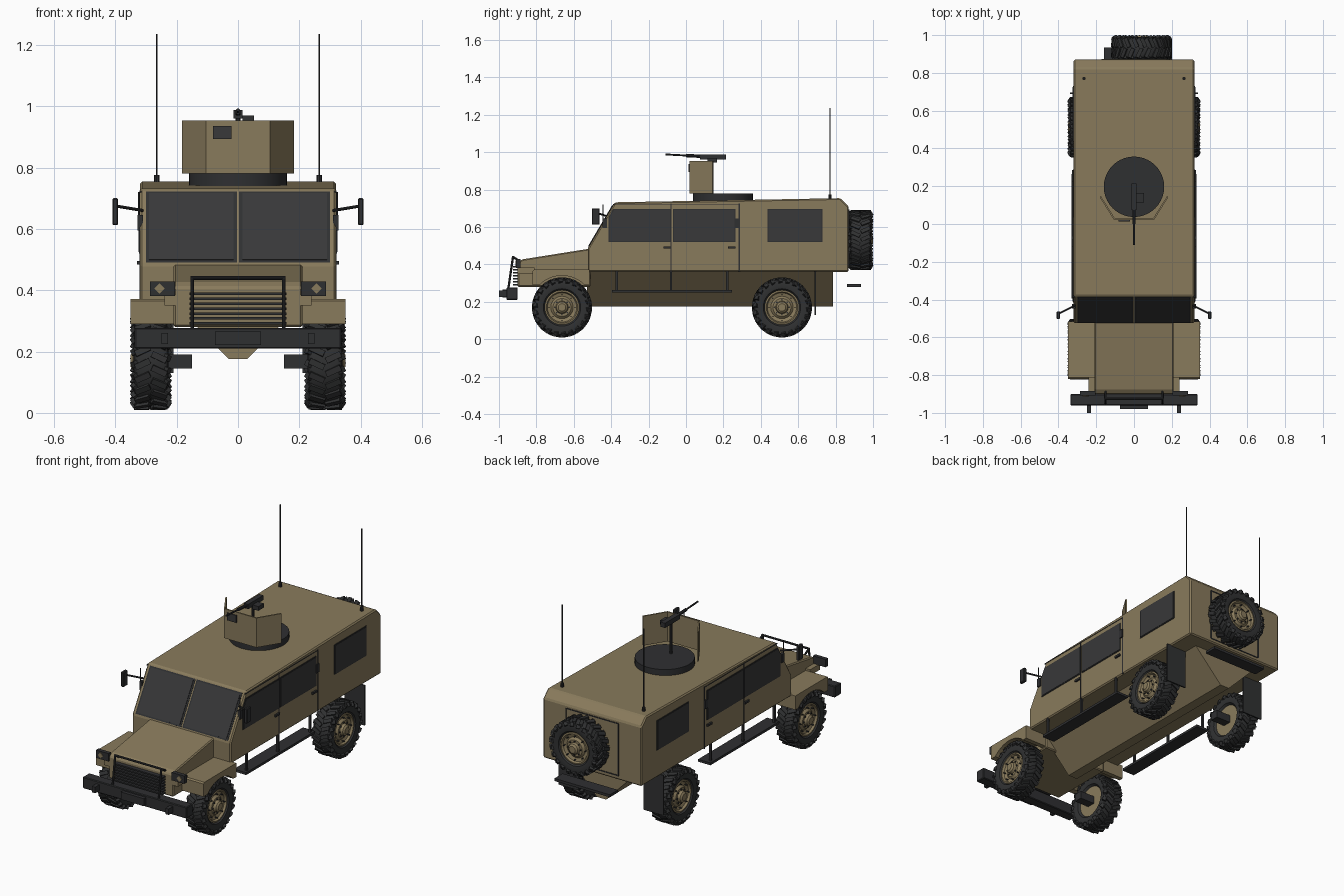
import bpy, bmesh
from math import radians, pi, cos, sin, sqrt
from mathutils import Matrix, Vector

if "Cube" in bpy.data.objects:
    bpy.data.objects.remove(bpy.data.objects["Cube"])


def material(name, rgb, rough=0.8):
    m = bpy.data.materials.new(name)
    m.use_nodes = True
    m.diffuse_color = (*rgb, 1)
    bsdf = m.node_tree.nodes["Principled BSDF"]
    bsdf.inputs["Base Color"].default_value = (*rgb, 1)
    bsdf.inputs["Roughness"].default_value = rough
    return m


TAN = material("desert_tan", (0.25, 0.197, 0.107))
GLASS = material("dark_glass", (0.04, 0.04, 0.041))
RUBBER = material("tyre_rubber", (0.03, 0.031, 0.032))
BLACK = material("black_metal", (0.028, 0.029, 0.031))


def finish(name, bm, mat, bevel=0, smooth=False):
    bmesh.ops.recalc_face_normals(bm, faces=bm.faces)
    me = bpy.data.meshes.new(name)
    bm.to_mesh(me)
    bm.free()
    me.materials.append(mat)
    ob = bpy.data.objects.new(name, me)
    bpy.context.collection.objects.link(ob)
    if bevel:
        mod = ob.modifiers.new("bevel", "BEVEL")
        mod.width, mod.segments, mod.limit_method = bevel, 1, "ANGLE"
    if smooth:
        bpy.ops.object.select_all(action="DESELECT")
        ob.select_set(True)
        bpy.context.view_layer.objects.active = ob
        bpy.ops.object.shade_smooth_by_angle(angle=radians(35))
    return ob


def box(name, x, y, z, mat, bevel=0):
    """Box from (low, high) ranges on each axis."""
    bm = bmesh.new()
    size = [b - a for a, b in (x, y, z)]
    mid = [(a + b) / 2 for a, b in (x, y, z)]
    bmesh.ops.create_cube(bm, size=1, matrix=Matrix.Translation(mid) @ Matrix.Diagonal((*size, 1)))
    return finish(name, bm, mat, bevel)


def prism(name, pts, lo, hi, mat, bevel=0, axis="x"):
    """Extrude a profile: (y, z) along x, (x, z) along y or (x, y) along z."""
    place = {"x": lambda p, d: (d, *p), "y": lambda p, d: (p[0], d, p[1]), "z": lambda p, d: (*p, d)}[axis]
    bm = bmesh.new()
    face = bm.faces.new([bm.verts.new(place(p, lo)) for p in pts])
    ext = bmesh.ops.extrude_face_region(bm, geom=[face])
    move = Vector(place((0, 0), hi - lo))
    bmesh.ops.translate(bm, vec=move, verts=[v for v in ext["geom"] if isinstance(v, bmesh.types.BMVert)])
    return finish(name, bm, mat, bevel)


def rod(name, a, b, r, mat, sides=10):
    a, b = Vector(a), Vector(b)
    turn = (b - a).to_track_quat("Z", "Y").to_matrix().to_4x4()
    bm = bmesh.new()
    bmesh.ops.create_cone(bm, cap_ends=True, segments=sides, radius1=r, radius2=r, depth=(b - a).length,
                          matrix=Matrix.Translation((a + b) / 2) @ turn)
    return finish(name, bm, mat, smooth=True)


def spun(bm, pts):
    """Lathe a profile of (x, radius) around the x axis."""
    vs = [bm.verts.new((x, 0, r)) for x, r in pts]
    es = [bm.edges.new(p) for p in zip(vs, vs[1:])]
    bmesh.ops.spin(bm, geom=vs + es, cent=(0, 0, 0), axis=(1, 0, 0), angle=2 * pi, steps=40)
    bmesh.ops.remove_doubles(bm, verts=bm.verts, dist=1e-5)


# Tyre with chevron lugs, and rim with hub; outer side faces +x
bm = bmesh.new()
spun(bm, [(0.035, 0.088), (0.052, 0.1), (0.057, 0.125), (0.052, 0.145), (0.04, 0.152), (-0.04, 0.152),
          (-0.052, 0.145), (-0.057, 0.125), (-0.052, 0.1), (-0.035, 0.088), (0.035, 0.088)])
LUGS = 22
for i in range(LUGS):
    for s in (-1, 1):
        turn = Matrix.Rotation(2 * pi * (i + 0.25 * s) / LUGS, 4, "X")
        for x, r, length, tilt in ((0.027, 0.151, 0.052, 0), (0.052, 0.142, 0.022, 55)):
            bmesh.ops.create_cube(bm, size=1, matrix=turn @ Matrix.Translation((s * x, 0, r))
                                  @ Matrix.Rotation(s * radians(25), 4, "Z")
                                  @ Matrix.Rotation(s * radians(tilt), 4, "Y")
                                  @ Matrix.Diagonal((length, 0.02, 0.018, 1)))
tyre = finish("tyre_front_left", bm, RUBBER, smooth=True)

bm = bmesh.new()
spun(bm, [(-0.04, 0), (-0.04, 0.09), (0.046, 0.092), (0.048, 0.084), (0.036, 0.078), (0.03, 0.06), (0.042, 0.048),
          (0.042, 0.034), (0.058, 0.03), (0.066, 0.02), (0.066, 0)])
rim = finish("rim_front_left", bm, TAN, smooth=True)

bm = bmesh.new()
for i in range(8):
    for r, size in ((0.04, 0.009), (0.069, 0.007)):
        a = 2 * pi * i / 8
        bmesh.ops.create_cone(bm, cap_ends=True, segments=6, radius1=size / 2, radius2=size / 2, depth=0.02,
                              matrix=Matrix.Translation((0.038, r * cos(a), r * sin(a))) @ Matrix.Rotation(pi / 2, 4, "Y"))
bolts = finish("bolts_front_left", bm, BLACK)

WHEEL_Z, FRONT, REAR = 0.17, -0.663, 0.513
spots = [("rear_left", (0.284, REAR, WHEEL_Z), 0), ("front_right", (-0.284, FRONT, WHEEL_Z), pi),
         ("rear_right", (-0.284, REAR, WHEEL_Z), pi), ("spare", (0.04, 0.933, 0.53), pi / 2)]
for part in (tyre, rim, bolts):
    part.location = (0.284, FRONT, WHEEL_Z)
    for label, loc, turn in spots:
        ob = part.copy()
        ob.name = part.name.split("_")[0] + "_" + label
        ob.location, ob.rotation_euler = loc, (0, 0, turn)
        bpy.context.collection.objects.link(ob)
rod("spare_mount", (0.04, 0.86, 0.53), (0.04, 0.9, 0.53), 0.04, BLACK)

# Main body, hood and V hull
prism("cabin_body", [(-0.525, 0.36), (-0.525, 0.485), (-0.38, 0.732), (0.825, 0.754), (0.87, 0.71), (0.87, 0.36)],
      -0.32, 0.32, TAN, 0.007)
prism("hood", [(-0.9, 0.28), (-0.9, 0.41), (-0.875, 0.427), (-0.51, 0.485), (-0.51, 0.28)], -0.21, 0.21, TAN, 0.006)
prism("v_hull", [(-0.215, 0.365), (-0.03, 0.175), (0.03, 0.175), (0.215, 0.365)], -0.53, 0.785, TAN, axis="y")

# Windscreen panes on the sloped front
base, along, out = Vector((-0.525, 0.485)), Vector((0.506, 0.862)), Vector((-0.862, 0.506))


def sloped(t0, t1, depth):
    return [base + along * t + out * d for t, d in ((t0, -0.004), (t1, -0.004), (t1, depth), (t0, depth))]


for s, side in ((1, "left"), (-1, "right")):
    def xr(a, b):
        return (a, b) if s > 0 else (-b, -a)

    prism("windscreen_frame_" + side, sloped(0.006, 0.274, 0.002), *xr(0.004, 0.3), BLACK)
    prism("windscreen_pane_" + side, sloped(0.014, 0.266, 0.005), *xr(0.014, 0.29), GLASS)

    # Side windows, door seams, hinges and handles
    windows = [("front", -0.41, -0.085, 0.025), ("middle", -0.065, 0.26, 0), ("rear", 0.44, 0.725, 0)]
    for label, y0, y1, slant in windows:
        for kind, grow, depth, mat in (("frame", 0.005, 0.323, BLACK), ("glass", 0, 0.325, GLASS)):
            g = grow
            prism(f"{label}_window_{kind}_{side}",
                  [(y0 - g, 0.525 - g), (y1 + g, 0.525 - g), (y1 + g, 0.69 + g), (y0 + slant - g, 0.69 + g),
                   (y0 - g, 0.65 if slant else 0.69)], *xr(0.315, depth), mat)
    for y in (-0.08, 0.285):
        box("door_seam_" + side, xr(0.315, 0.322), (y - 0.003, y + 0.003), (0.36, 0.725), BLACK)
    box("door_top_seam_" + side, xr(0.315, 0.322), (-0.39, 0.285), (0.719, 0.723), BLACK)
    for y in (-0.1, 0.245):
        box("door_handle_" + side, xr(0.315, 0.33), (y - 0.02, y + 0.02), (0.484, 0.496), BLACK)
    for y in (-0.435, 0.275):
        box("door_hinge_" + side, xr(0.31, 0.328), (y - 0.012, y + 0.012), (0.595, 0.645), BLACK)

    # Fender with wheel arch
    arc = [(FRONT + 0.17 * cos(a), WHEEL_Z + 0.17 * sin(a)) for a in [radians(45 + 9 * k) for k in range(11)]]
    prism("fender_" + side, [(-0.82, 0.29), (-0.82, 0.365), (-0.812, 0.372), (-0.515, 0.372), (-0.515, 0.29)] + arc,
          *xr(0.2, 0.35), TAN)

    # Headlight with diamond lens
    box("headlight_" + side, xr(0.205, 0.287), (-0.908, -0.885), (0.382, 0.428), BLACK)
    mid = s * 0.256
    prism("headlight_lens_" + side, [(mid - 0.017, 0.405), (mid, 0.422), (mid + 0.017, 0.405), (mid, 0.388)],
          -0.912, -0.905, TAN, axis="y")
    box("headlight_bracket_" + side, xr(0.2, 0.24), (-0.9, -0.81), (0.35, 0.384), TAN)

    # Mirror on its arm
    rod("mirror_arm_" + side, (s * 0.31, -0.43, 0.66), (s * 0.4, -0.475, 0.675), 0.005, BLACK)
    rod("mirror_post_" + side, (s * 0.323, -0.443, 0.6), (s * 0.323, -0.443, 0.72), 0.003, BLACK)
    box("mirror_" + side, xr(0.391, 0.41), (-0.503, -0.462), (0.612, 0.7), BLACK, 0.004)

    # Side step
    box("side_step_" + side, xr(0.25, 0.33), (-0.395, 0.245), (0.25, 0.264), BLACK)
    for y in (-0.37, -0.08, 0.22):
        box("step_post_" + side, xr(0.308, 0.32), (y - 0.006, y + 0.006), (0.255, 0.365), BLACK)

    # Axle stubs, mud flap, tow hook, antenna
    for y in (FRONT, REAR):
        box("axle_stub_" + side, xr(0.15, 0.25), (y - 0.025, y + 0.025), (0.145, 0.19), BLACK)
    box("mud_flap_" + side, xr(0.21, 0.34), (0.688, 0.696), (0.13, 0.365), RUBBER)
    box("tow_hook_" + side, xr(0.228, 0.25), (-1.0, -0.94), (0.225, 0.26), BLACK)
    rod("antenna_base_" + side, (s * 0.265, 0.77, 0.745), (s * 0.265, 0.77, 0.775), 0.009, BLACK)
    rod("antenna_" + side, (s * 0.265, 0.77, 0.77), (s * 0.265, 0.77, 1.235), 0.003, BLACK, 6)

    # Grille guard upright and its return to the hood
    rod("guard_upright_" + side, (s * 0.15, -0.95, 0.27), (s * 0.15, -0.925, 0.44), 0.006, BLACK)
    rod("guard_return_" + side, (s * 0.15, -0.925, 0.44), (s * 0.15, -0.885, 0.415), 0.006, BLACK)

    # Angled gun shield wing
    prism("shield_wing_" + side, [(s * x, y) for x, y in ((0.105, 0.02), (0.182, 0.143), (0.175, 0.147), (0.1, 0.028))],
          0.78, 0.953, TAN, axis="z")

# Front bumper, grille bars and guard top
box("front_bumper", (-0.337, 0.337), (-0.96, -0.9), (0.21, 0.277), BLACK, 0.004)
box("bumper_plate", (-0.075, 0.075), (-0.98, -0.955), (0.222, 0.266), BLACK)
rod("guard_top", (-0.155, -0.925, 0.44), (0.155, -0.925, 0.44), 0.006, BLACK)
for i in range(7):
    z = 0.292 + i * 0.016
    box("grille_bar", (-0.158, 0.158), (-0.925, -0.895), (z - 0.004, z + 0.004), BLACK)

# Rear door seams and step
for x in (-0.17, 0.17):
    box("rear_door_seam", (x - 0.003, x + 0.003), (0.865, 0.873), (0.385, 0.69), BLACK)
for z in (0.385, 0.69):
    box("rear_door_seam", (-0.17, 0.17), (0.865, 0.873), (z - 0.003, z + 0.003), BLACK)
box("rear_step", (-0.16, 0.2), (0.86, 0.935), (0.28, 0.295), BLACK)

# Roof ring, gun shield and gun
rod("turret_ring", (0, 0.197, 0.735), (0, 0.197, 0.78), 0.16, BLACK, 40)
box("shield_front", (-0.105, 0.105), (0.02, 0.028), (0.78, 0.953), TAN)
box("shield_port", (-0.082, -0.022), (0.014, 0.022), (0.893, 0.936), GLASS)
rod("gun_post", (0, 0.14, 0.775), (0, 0.14, 0.965), 0.008, BLACK)
box("gun_receiver", (-0.014, 0.014), (0.075, 0.215), (0.96, 0.988), BLACK)
box("ammo_box", (0.014, 0.052), (0.115, 0.165), (0.945, 0.97), BLACK)
rod("gun_barrel", (0, 0.08, 0.978), (0, -0.11, 0.988), 0.005, BLACK)
rod("gun_jacket", (0, 0.08, 0.978), (0, 0.0, 0.982), 0.009, BLACK)
